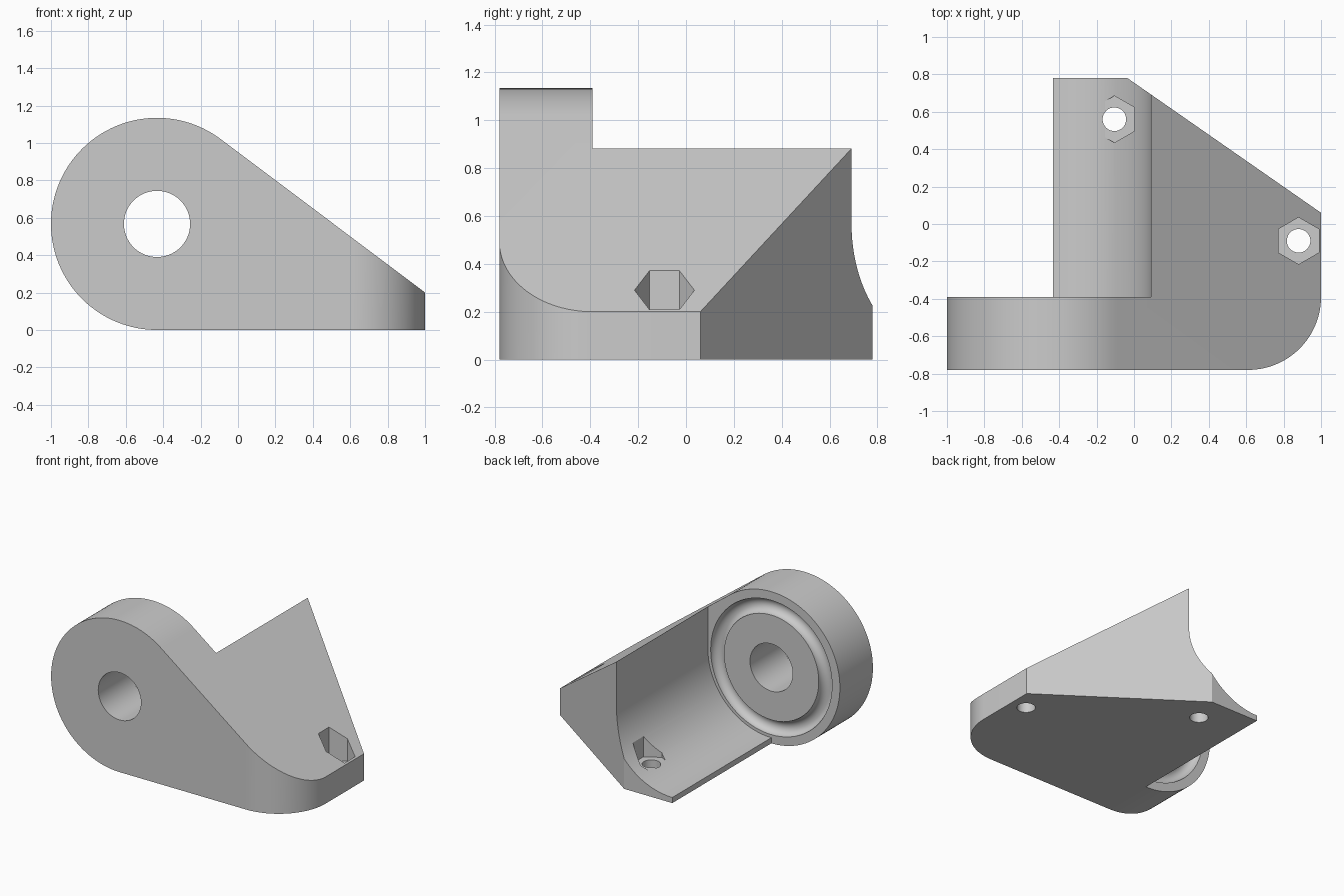
import bpy, bmesh, math
from mathutils import Vector

cube = bpy.data.objects.get("Cube")
if cube:
    bpy.data.objects.remove(cube, do_unlink=True)

CX, CZ, R = -0.433, 0.567, 0.567      # boss axis and radius
BORE = 0.525                          # cradle radius
PLATE_Y = -0.39                       # back face of the boss plate

grey = bpy.data.materials.new("light grey")
grey.use_nodes = True
grey.diffuse_color = (0.6, 0.6, 0.6, 1)
grey.node_tree.nodes["Principled BSDF"].inputs["Base Color"].default_value = (0.6, 0.6, 0.6, 1)


def arc(cx, cy, r, a0, a1, n):
    return [(cx + r * math.cos(a0 + (a1 - a0) * i / n),
             cy + r * math.sin(a0 + (a1 - a0) * i / n)) for i in range(n + 1)]


def prism(name, outline, lo, hi, axis="Z"):
    """Extrude a closed 2D outline along Y (outline in XZ) or Z (outline in XY)."""
    bm = bmesh.new()
    if axis == "Z":
        verts = [bm.verts.new((u, v, lo)) for u, v in outline]
        step = Vector((0, 0, hi - lo))
    else:
        verts = [bm.verts.new((u, lo, v)) for u, v in outline]
        step = Vector((0, hi - lo, 0))
    face = bm.faces.new(verts)
    ext = bmesh.ops.extrude_face_region(bm, geom=[face])["geom"]
    bmesh.ops.translate(bm, vec=step, verts=[g for g in ext if isinstance(g, bmesh.types.BMVert)])
    bmesh.ops.recalc_face_normals(bm, faces=bm.faces)
    mesh = bpy.data.meshes.new(name)
    bm.to_mesh(mesh)
    bm.free()
    mesh.materials.append(grey)
    obj = bpy.data.objects.new(name, mesh)
    bpy.context.collection.objects.link(obj)
    return obj


def boolean(target, cutter, operation="DIFFERENCE"):
    mod = target.modifiers.new(cutter.name, "BOOLEAN")
    mod.operation, mod.solver, mod.object = operation, "EXACT", cutter
    cutter.hide_render = True
    bpy.ops.object.select_all(action="DESELECT")
    target.select_set(True)
    bpy.context.view_layer.objects.active = target
    bpy.ops.object.modifier_apply(modifier=mod.name)
    bpy.data.objects.remove(cutter, do_unlink=True)


# Teardrop side profile: round boss with a tangent slope down to the toe
px, pz = 1 - CX, 0.2 - CZ
tangent = math.atan2(pz, px) + math.acos(R / math.hypot(px, pz))
slope = -1 / math.tan(tangent)
profile = arc(CX, CZ, R, tangent, 1.5 * math.pi, 80)
profile += [(1.1, 0), (1.1, 0.2 + 0.1 * slope)]
bracket = prism("bracket_body", profile, -0.9, 0.9, "Y")

# Plan outline: rounded front corner and slanted back edge
plan = [(-1.1, -0.78)] + arc(0.61, -0.39, 0.39, -math.pi / 2, 0, 32)
plan += [(1, 0.06), (-0.035, 0.78), (-1.1, 0.78)]
boolean(bracket, prism("plan_outline", plan, -1, 2), "INTERSECT")

# Open cradle behind the boss plate
cradle = [(-2, -1), (CX, -1)] + arc(CX, CZ, BORE, -math.pi / 2, 0, 40) + [(CX + BORE, 2), (-2, 2)]
boolean(bracket, prism("cradle_cut", cradle, PLATE_Y, 1.2, "Y"))

# Axle hole
boolean(bracket, prism("axle_hole", arc(CX, CZ, 0.177, 0, 2 * math.pi, 64)[:-1], -1, 0, "Y"))

# Ring groove on the back of the plate
bpy.ops.mesh.primitive_torus_add(major_radius=0.447, minor_radius=0.055, major_segments=96,
                                 minor_segments=32, location=(CX, PLATE_Y, CZ),
                                 rotation=(math.pi / 2, 0, 0))
groove = bpy.context.object
groove.name = "ring_groove"
groove.data.materials.append(grey)
boolean(bracket, groove)

# Bolt holes with hexagonal nut pockets
for x, y in ((-0.105, 0.56), (0.88, -0.09)):
    hexagon = arc(x, y, 0.125, math.pi / 2, 2.5 * math.pi, 6)[:-1]
    boolean(bracket, prism("nut_pocket", hexagon, 0.122, 0.6))
    boolean(bracket, prism("bolt_hole", arc(x, y, 0.063, 0, 2 * math.pi, 40)[:-1], -0.5, 0.5))

bpy.ops.object.select_all(action="DESELECT")
bracket.select_set(True)
bpy.context.view_layer.objects.active = bracket
bpy.ops.object.shade_smooth_by_angle(angle=math.radians(25))
